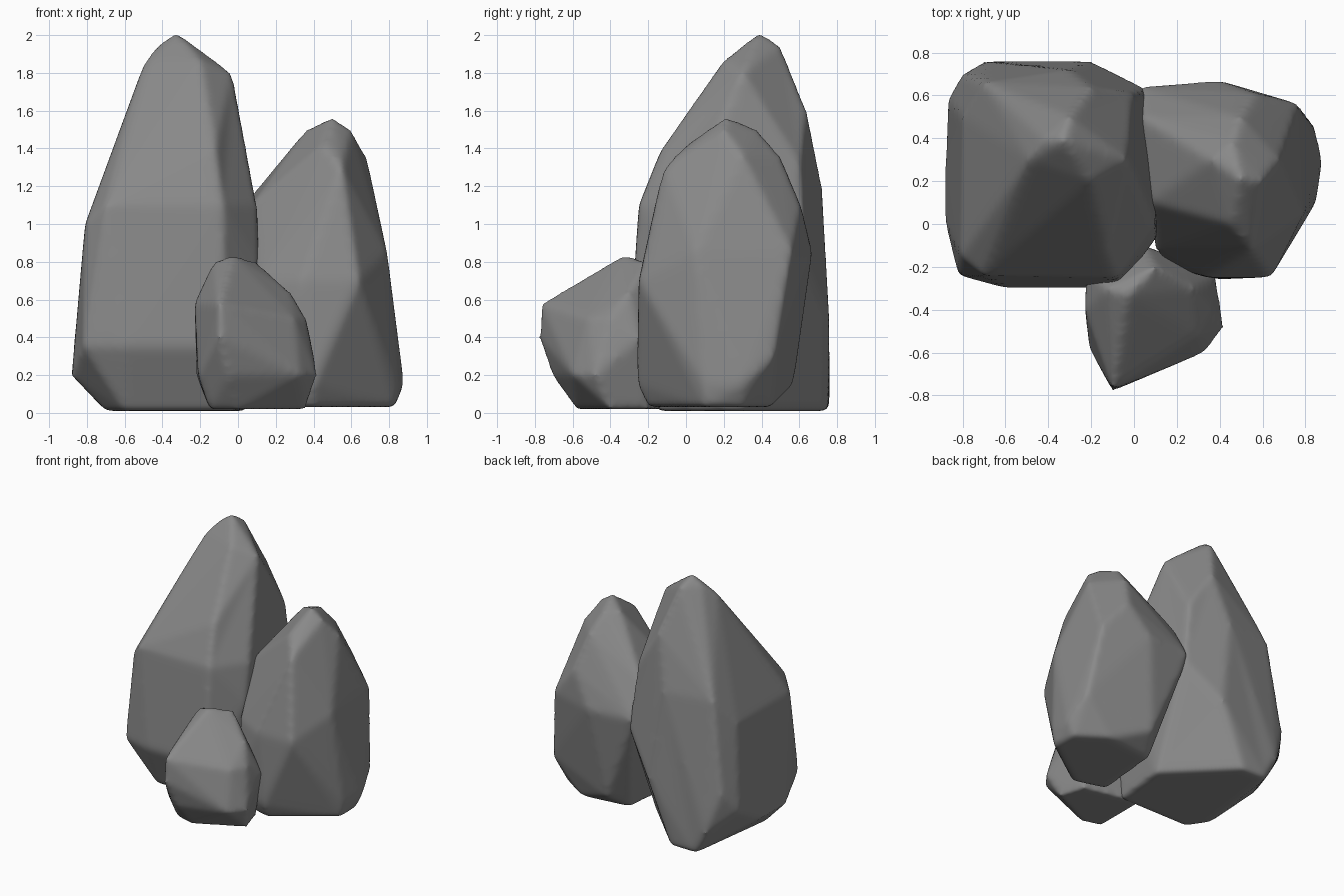
import bpy
import bmesh
import math

cube = bpy.data.objects.get("Cube")
if cube:
    bpy.data.objects.remove(cube, do_unlink=True)

# Single stone colour
stone = bpy.data.materials.new("stone_grey")
stone.use_nodes = True
colour = (0.25, 0.25, 0.25, 1)
stone.diffuse_color = colour
stone.node_tree.nodes["Principled BSDF"].inputs["Base Color"].default_value = colour


def boulder(name, layers, rounding):
    """Wrap a faceted hull around corners given per height, then soften it."""
    bm = bmesh.new()
    for height, corners in layers.items():
        for x, y in corners:
            bm.verts.new((x, y, height))
    hull = bmesh.ops.convex_hull(bm, input=bm.verts)
    spare = [g for g in hull["geom_interior"] if isinstance(g, bmesh.types.BMVert)]
    bmesh.ops.delete(bm, geom=spare, context="VERTS")
    bmesh.ops.dissolve_limit(bm, angle_limit=math.radians(5),
                             verts=bm.verts, edges=bm.edges)
    bmesh.ops.recalc_face_normals(bm, faces=bm.faces)
    mesh = bpy.data.meshes.new(name)
    bm.to_mesh(mesh)
    bm.free()
    mesh.materials.append(stone)
    mesh.shade_smooth()
    rock = bpy.data.objects.new(name, mesh)
    bpy.context.scene.collection.objects.link(rock)

    # Even out the surface, then relax it so every ridge becomes rounded
    remesh = rock.modifiers.new("even_surface", "REMESH")
    remesh.mode = "VOXEL"
    remesh.voxel_size = 0.02
    remesh.use_smooth_shade = True
    relax = rock.modifiers.new("soft_ridges", "SMOOTH")
    relax.factor = 0.5
    relax.iterations = rounding
    return rock


# Tall rock: flat foot, wide belly, leaning shoulders, off-centre peak
boulder("tall_rock", {
    0.01: [(-.7, 0), (-.6, -.15), (0, -.15), (.05, .3), (-.4, .75), (-.6, .76)],
    0.2: [(-.88, .3), (-.88, 0), (-.7, .76)],
    0.35: [(-.82, -.24), (-.6, -.3), (-.07, -.3), (-.87, .58)],
    0.5: [(-.2, .76), (-.8, .7)],
    0.8: [(.11, -.06), (.11, .3), (.06, .63)],
    1: [(-.81, -.15), (-.8, .5)],
    1.1: [(-.7, -.24), (-.08, -.25), (.1, 0)],
    1.2: [(-.3, .72), (-.7, .66)],
    1.3: [(0, .61)],
    1.4: [(-.12, -.13)],
    1.6: [(-.08, .07), (-.2, .64)],
    1.8: [(-.03, .3)],
    1.87: [(-.49, .3), (-.2, .2)],
    1.95: [(-.42, .4), (-.3, .5)],
    2.02: [(-.33, .39)],
}, 12)

# Middle rock: tucked-in foot, wide belly, blunt peak
boulder("middle_rock", {
    0.03: [(.15, -.13), (.4, -.2), (.83, .1), (.82, .3), (.2, .4), (.6, .45)],
    0.15: [(.88, .3), (.85, .1), (.4, -.26), (.3, .57)],
    0.3: [(.84, .47), (.17, -.2)],
    0.7: [(.64, -.25), (.34, -.25), (.1, -.12)],
    0.85: [(.79, .05), (.77, .56), (.4, .67), (.02, .64)],
    1.1: [(.56, .61), (.03, .5), (.07, .1)],
    1.3: [(.55, -.12)],
    1.36: [(.68, .3), (.5, .5)],
    1.42: [(.45, 0)],
    1.5: [(.6, .2), (.46, .38), (.36, .3)],
    1.57: [(.5, .21)],
}, 12)

# Small rock: flat foot, blunt nose toward the front, rounded crown
boulder("small_rock", {
    0.02: [(-.15, -.54), (0, -.58), (.36, -.4), (.3, -.2), (-.15, -.1)],
    0.2: [(-.22, -.3), (-.21, -.58), (-.05, -.71), (.33, -.6), (.42, -.48)],
    0.4: [(-.1, -.78), (.38, -.24)],
    0.5: [(.3, -.52), (.36, -.4)],
    0.58: [(-.1, -.77), (-.23, -.4), (-.22, -.2), (.05, -.1)],
    0.64: [(.28, -.3)],
    0.8: [(.1, -.2), (-.13, -.3)],
    0.84: [(-.03, -.33)],
}, 10)
